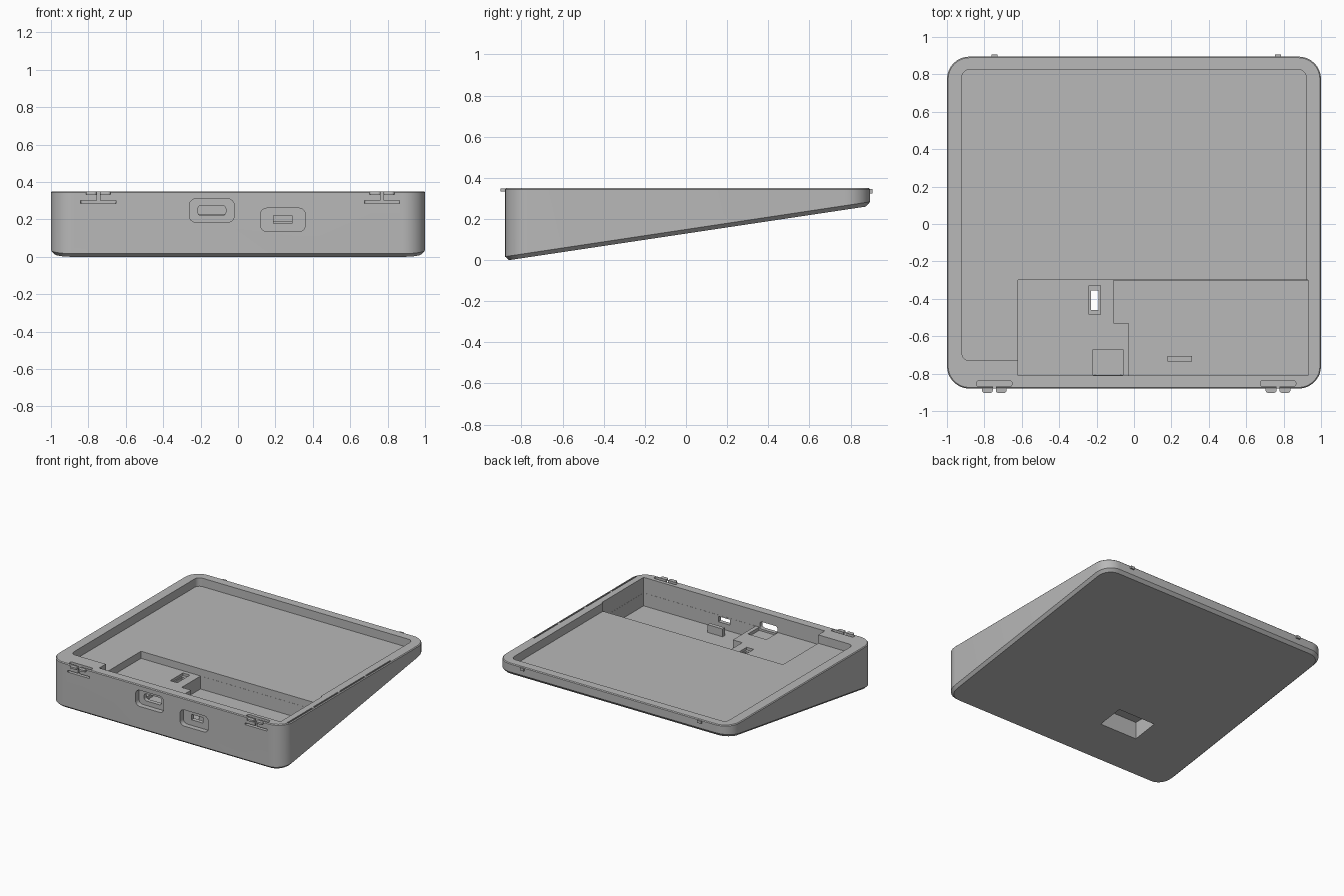
import bpy, bmesh, math

old = bpy.data.objects.get("Cube")
if old:
    bpy.data.objects.remove(old, do_unlink=True)

grey = bpy.data.materials.new("plain grey")
grey.use_nodes = True
colour = (0.48, 0.48, 0.48, 1)
grey.diffuse_color = colour
grey.node_tree.nodes["Principled BSDF"].inputs["Base Color"].default_value = colour


def outline(a0, a1, b0, b1, r, steps=8):
    """Rounded rectangle, counter-clockwise; plain corners when r is 0."""
    if r == 0:
        return [(a0, b0), (a1, b0), (a1, b1), (a0, b1)]
    centres = [(a1 - r, b1 - r), (a0 + r, b1 - r), (a0 + r, b0 + r), (a1 - r, b0 + r)]
    points = []
    for quarter, (ca, cb) in enumerate(centres):
        for i in range(steps + 1):
            t = (quarter + i / steps) * math.pi / 2
            points.append((ca + r * math.cos(t), cb + r * math.sin(t)))
    return points


def loft(name, rings):
    """Close a stack of equal rings into a solid."""
    bm = bmesh.new()
    loops = [[bm.verts.new(p) for p in ring] for ring in rings]
    for low, high in zip(loops, loops[1:]):
        for i in range(len(low)):
            j = (i + 1) % len(low)
            bm.faces.new((low[i], low[j], high[j], high[i]))
    bm.faces.new(loops[0][::-1])
    bm.faces.new(loops[-1])
    bmesh.ops.recalc_face_normals(bm, faces=bm.faces)
    mesh = bpy.data.meshes.new(name)
    bm.to_mesh(mesh)
    bm.free()
    mesh.materials.append(grey)
    obj = bpy.data.objects.new(name, mesh)
    bpy.context.collection.objects.link(obj)
    return obj


def block(name, x, y, z, r=0, facing="z"):
    """Box whose corners are rounded around the z or y direction."""
    if facing == "z":
        flat = outline(*x, *y, r)
        return loft(name, [[(a, b, h) for a, b in flat] for h in z])
    flat = outline(*x, *z, r)
    return loft(name, [[(a, d, b) for a, b in flat] for d in y])


def cut(target, *args, **kwargs):
    """Subtract a block and discard the cutter."""
    cutter = block("cutter", *args, **kwargs)
    cutter.hide_render = True
    mod = target.modifiers.new("cut", "BOOLEAN")
    mod.operation, mod.solver, mod.object = "DIFFERENCE", "EXACT", cutter
    bpy.context.view_layer.objects.active = target
    bpy.ops.object.modifier_apply(modifier=mod.name)
    bpy.data.objects.remove(cutter, do_unlink=True)


# Wedge body: sloped underside, chamfered lower and upper edges
TOP = 0.35


def body_ring(inset, height):
    flat = outline(-1 + inset, 1 - inset, -0.88 + inset, 0.895 - inset, 0.12 - inset)
    return [(x, y, height(y)) for x, y in flat]


def slope(y):
    return 0.15 * (y + 0.86)


body = loft("wedge_body", [
    body_ring(0.02, slope),
    body_ring(0, lambda y: slope(y) + 0.02),
    body_ring(0, lambda y: TOP - 0.006),
    body_ring(0.006, lambda y: TOP),
])

# Shallow tray, deep pocket and the raised step left standing in it
UP = 0.5
cut(body, (-0.92, 0.92), (-0.73, 0.825), (0.285, UP), r=0.04)
cut(body, (-0.62, 0.93), (-0.81, -0.3), (0.23, UP))
cut(body, (-0.03, 0.929), (-0.809, -0.301), (0.13, UP))
cut(body, (-0.11, 0.1), (-0.53, -0.301), (0.13, UP))
cut(body, (-0.22, -0.06), (-0.808, -0.67), (0.205, UP))

# Recess under the step with a stepped cable hole
cut(body, (-0.47, -0.15), (-0.54, -0.34), (-0.1, 0.18))
cut(body, (-0.24, -0.18), (-0.485, -0.33), (0.21, UP))
cut(body, (-0.23, -0.19), (-0.46, -0.355), (0.1, UP))

# Two port openings in the front wall
cut(body, (-0.26, -0.02), (-1, -0.84), (0.185, 0.31), r=0.035, facing="y")
cut(body, (-0.215, -0.065), (-1, -0.78), (0.22, 0.275), r=0.02, facing="y")
cut(body, (0.12, 0.36), (-1, -0.84), (0.135, 0.26), r=0.035, facing="y")
cut(body, (0.19, 0.29), (-1, -0.78), (0.178, 0.22), facing="y")

# Spring clips: slots that free two small arms, a tongue on each arm
for label, cx in (("right", -0.747), ("left", 0.77)):
    cut(body, (cx - 0.095, cx + 0.095), (-0.868, -0.838), (0.287, UP), r=0.012)
    cut(body, (cx - 0.094, cx + 0.094), (-1, -0.845), (0.286, 0.3))
    cut(body, (cx - 0.008, cx + 0.008), (-1, -0.85), (0.29, UP))
    for side, s in (("outer", -1), ("inner", 1)):
        ends = sorted((cx + s * 0.008, cx + s * 0.066))
        block(f"{label}_{side}_clip_tongue", ends, (-0.903, -0.87), (0.334, 0.348), r=0.014)
    block(f"{label}_back_catch", (cx - 0.016, cx + 0.016), (0.88, 0.907), (0.325, 0.345))

# Fine broken groove along the left rim
for y0 in (-0.8, -0.48, -0.16, 0.16):
    cut(body, (0.978, 0.988), (y0, y0 + 0.3), (0.342, UP))

# Small stop standing behind the second port
block("port_stop", (0.18, 0.31), (-0.735, -0.705), (0.125, 0.19))

bpy.ops.object.select_all(action="DESELECT")
body.select_set(True)
bpy.context.view_layer.objects.active = body
bpy.ops.object.shade_smooth_by_angle(angle=math.radians(30))
